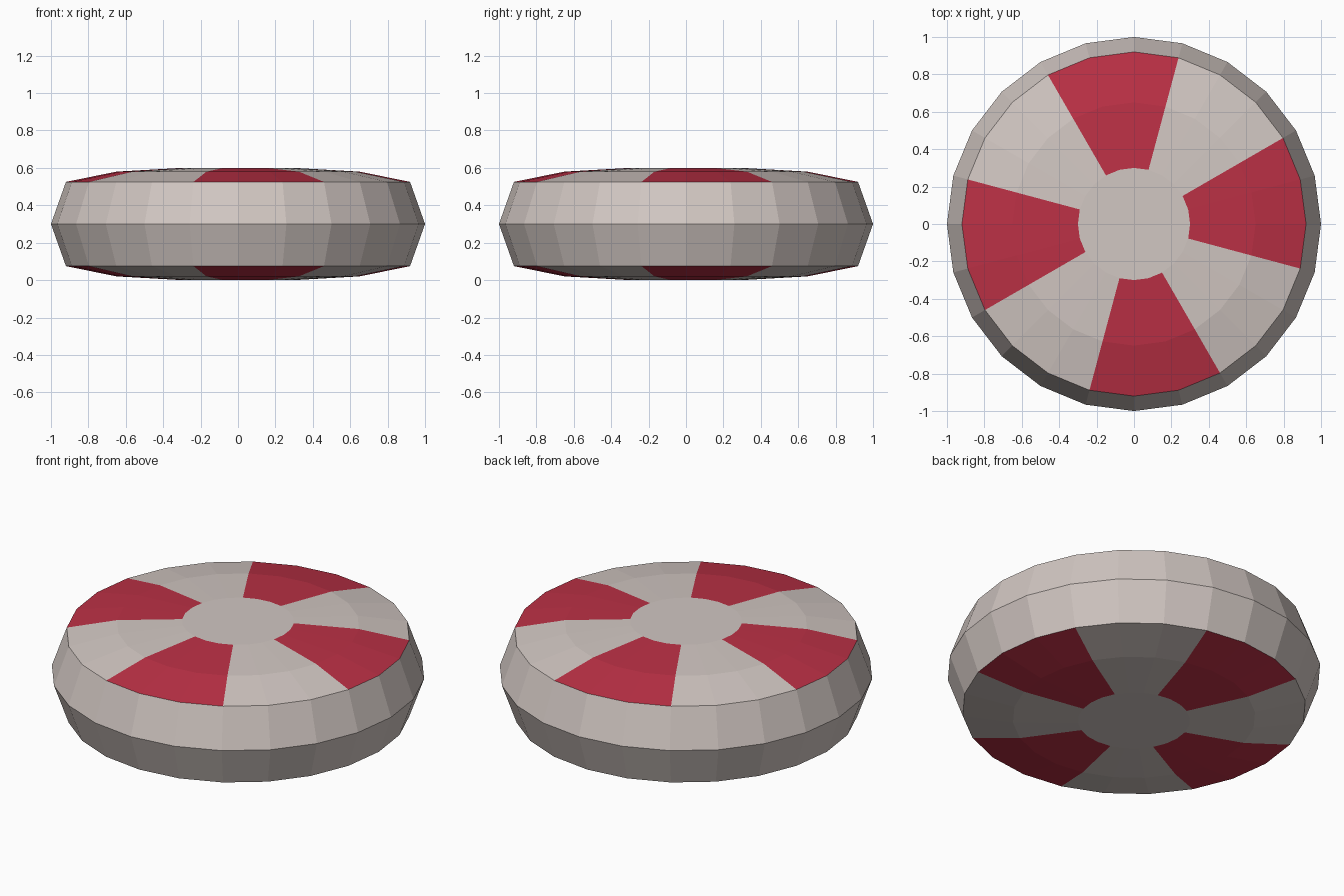
import bpy
import bmesh
from math import cos, sin, tau

old = bpy.data.objects.get("Cube")
if old:
    bpy.data.objects.remove(old, do_unlink=True)


def make_material(name, rgb):
    mat = bpy.data.materials.new(name)
    mat.use_nodes = True
    color = (*rgb, 1.0)
    mat.diffuse_color = color
    mat.node_tree.nodes["Principled BSDF"].inputs["Base Color"].default_value = color
    return mat


cream = make_material("cream sugar", (0.64, 0.57, 0.54))
red = make_material("red sugar", (0.50, 0.03, 0.06))

# Faceted lens profile as (radius, height), from bottom to top
SIDES = 24
MIDDLE = 0.3
half = [(1.0, 0.0), (0.92, 0.225), (0.65, 0.28), (0.3, 0.3)]
profile = [(r, MIDDLE - h) for r, h in reversed(half)]
profile += [(r, MIDDLE + h) for r, h in half[1:]]

bm = bmesh.new()
rings = [[bm.verts.new((r * cos(tau * i / SIDES), r * sin(tau * i / SIDES), z))
          for i in range(SIDES)] for r, z in profile]

# Flat caps in the centre
bm.faces.new(rings[0][::-1])
bm.faces.new(rings[-1])

# Bands of facets, with four red wedges on the top and bottom slopes
for band, (low, high) in enumerate(zip(rings, rings[1:])):
    on_slope = band not in (2, 3)
    for i in range(SIDES):
        j = (i + 1) % SIDES
        face = bm.faces.new((low[i], low[j], high[j], high[i]))
        face.material_index = int(on_slope and (i + 1) % 6 < 3)

mesh = bpy.data.meshes.new("round_candy")
bm.to_mesh(mesh)
bm.free()
mesh.materials.append(cream)
mesh.materials.append(red)
candy = bpy.data.objects.new("round_candy", mesh)
bpy.context.collection.objects.link(candy)
